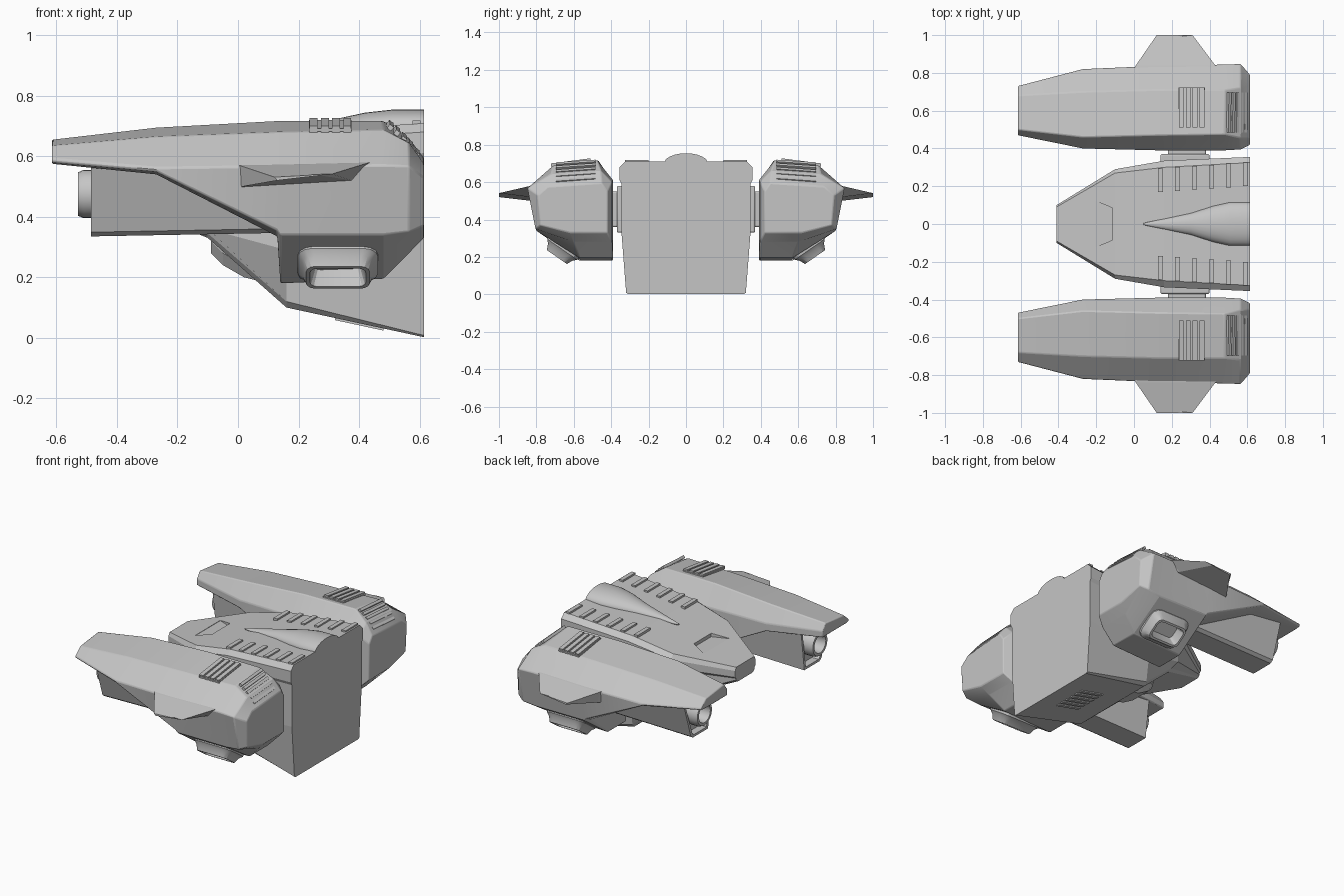
import bpy, bmesh, math
from mathutils import Vector

if "Cube" in bpy.data.objects:
    bpy.data.objects.remove(bpy.data.objects["Cube"])

grey = bpy.data.materials.new("hull grey")
grey.use_nodes = True
tone = (0.56, 0.56, 0.56, 1)
grey.diffuse_color = tone
grey.node_tree.nodes["Principled BSDF"].inputs["Base Color"].default_value = tone


def loft(name, sections, bevel=0, mirror=False, smooth=25):
    """Skin a list of equal-length point rings and cap both ends."""
    bm = bmesh.new()
    rings = [[bm.verts.new(p) for p in s] for s in sections]
    n = len(rings[0])
    for a, b in zip(rings, rings[1:]):
        for i in range(n):
            j = (i + 1) % n
            bm.faces.new((a[i], a[j], b[j], b[i]))
    bm.faces.new(rings[0])
    bm.faces.new(rings[-1])
    bmesh.ops.recalc_face_normals(bm, faces=bm.faces)
    mesh = bpy.data.meshes.new(name)
    bm.to_mesh(mesh)
    bm.free()
    ob = bpy.data.objects.new(name, mesh)
    bpy.context.collection.objects.link(ob)
    mesh.materials.append(grey)
    if bevel:
        m = ob.modifiers.new("Bevel", 'BEVEL')
        m.width, m.segments, m.limit_method = bevel, 2, 'ANGLE'
        m.angle_limit = math.radians(25)
    if mirror:
        m = ob.modifiers.new("Mirror", 'MIRROR')
        m.use_axis = (False, True, False)
    if smooth:
        bpy.ops.object.select_all(action='DESELECT')
        ob.select_set(True)
        bpy.context.view_layer.objects.active = ob
        bpy.ops.object.shade_smooth_by_angle(angle=math.radians(smooth))
    return ob


def yz(x, pts):
    return [(x, y, z) for y, z in pts]


def both(x, half):
    """Symmetric ring from one half profile, bottom to top."""
    return yz(x, half + [(-y, z) for y, z in reversed(half)])


def bar(name, start, end, width, height, axis, up, **kw):
    """Box from start to end, width along axis, rising along up."""
    a, u = Vector(axis) * width / 2, Vector(up) * height
    rings = [[Vector(p) + s * a + t * u for s, t in ((-1, -.5), (1, -.5), (1, 1), (-1, 1))]
             for p in (start, end)]
    return loft(name, rings, smooth=0, **kw)


def circle(x, y, z, ry, rz, n=24):
    return [(x, y + ry * math.cos(math.tau * i / n), z + rz * math.sin(math.tau * i / n))
            for i in range(n)]


# Central hull: wedge nose, flat stern, chamfered keel, overhanging deck edge
hull = loft("hull", [
    both(-.41, [(.07, .455), (.08, .46), (.09, .47), (.09, .48), (.1, .49), (.1, .53), (.09, .55)]),
    both(-.1, [(.19, .33), (.21, .345), (.27, .36), (.27, .52), (.29, .54), (.29, .59), (.27, .62)]),
    both(.16, [(.28, .1), (.3, .12), (.325, .29), (.325, .57), (.335, .59), (.335, .65), (.3, .675)]),
    both(.614, [(.31, .002), (.32, .008), (.345, .33), (.345, .59), (.355, .61), (.355, .68),
                (.325, .71)]),
], smooth=0)

# Sunken ramp in the nose deck
cutter = loft("nose_ramp_cutter", [
    [(-.21, y, z) for y, z in ((-.125, .593), (.125, .593), (.125, .7), (-.125, .7))],
    [(-.115, y, z) for y, z in ((-.085, .595), (.085, .595), (.085, .7), (-.085, .7))]], smooth=0)
cutter.hide_render = True
cutter.hide_set(True)
cut = hull.modifiers.new("Ramp", 'BOOLEAN')
cut.object, cut.operation = cutter, 'DIFFERENCE'

# Tapered spine fairing on the aft deck
loft("spine_fairing", [circle(x, 0, z, r, h) for x, z, r, h in (
    (.05, .66, .005, .005), (.3, .68, .058, .038), (.42, .692, .096, .052),
    (.51, .699, .116, .055), (.614, .702, .116, .052))], smooth=40)

# Chin housing under the nose
loft("chin_housing", [both(x, [(w * .7, z), (w, z + .04), (w, .4)]) for x, w, z in (
    (-.09, .07, .28), (-.05, .1, .24), (.02, .1, .2), (.1, .1, .18))])

# Deck slats
for i in range(6):
    x = .14 + .09 * i
    z, y = .675 + .077 * (x - .16), .18 + .03 * i / 5 - .01
    bar("deck_slat", (x, y, z), (x, y + .125, z), .026, .01, (1, 0, 0), (0, 0, 1), mirror=True)

# Belly grille
for i in range(6):
    y = -.1 + .04 * i
    bar("belly_grille_bar", (.32, y, .0655), (.48, y, .031), .02, .007, (0, 1, 0), (0, 0, -1))

# Pylons joining hull and nacelles
for label, x0, x1, y1, z0, z1 in (("pylon_base", .14, .4, .37, .33, .58),
                                  ("pylon", .18, .38, .41, .36, .55)):
    loft(label, [[(x0, y, z0), (x1, y, z0), (x1, y, z1), (x0, y, z1)] for y in (.3, y1)],
         bevel=.008, mirror=True)

# Nacelle shell: long hood in front, deep engine block behind
crown = [(.39, .6), (.47, .717), (.71, .68), (.838, .567)]
loft("nacelle_shell", [
    yz(-.615, [(.47, .575), (.47, .615), (.5, .655), (.68, .635), (.73, .592), (.73, .58), (.7, .575)]),
    yz(-.27, [(.4, .55), (.4, .6), (.46, .695), (.7, .665), (.82, .562), (.82, .55), (.76, .54)]),
    yz(.13, [(.39, .345)] + crown + [(.803, .355), (.76, .335)]),
    yz(.14, [(.39, .18)] + crown + [(.8, .34), (.57, .18)]),
    yz(.48, [(.39, .195), (.39, .61), (.475, .717), (.71, .688), (.845, .57), (.8, .34), (.57, .195)]),
    yz(.565, [(.395, .28), (.395, .6), (.455, .66), (.72, .645), (.848, .568), (.805, .35), (.6, .28)]),
    yz(.614, [(.42, .33), (.42, .55), (.45, .595), (.74, .575), (.79, .53), (.78, .37), (.62, .33)]),
], bevel=.006, mirror=True, smooth=20)

# Gun housing beneath the hood, open at the front, with a hollow muzzle
mouth = [(.49, .35), (.615, .35), (.63, .362), (.698, .558), (.46, .558)]
loft("gun_housing", [yz(-.44, mouth), yz(-.485, mouth)] + [
    yz(x, [(.475, z), (.625, z), (.645, z + .014), (.715, .57), (.445, .57)])
    for x, z in ((-.485, .335), (.16, .347))], mirror=True)
loft("muzzle", [circle(x, .57, .475, r, r) for x, r in (
    (-.4, .08), (-.51, .08), (-.528, .072), (-.528, .056), (-.46, .05))], mirror=True)

# Side fin
loft("side_fin", [
    [(x, y, z) for x, z in ((x0, zt), (x0 + .01, zb), (x1 - .06, zb + .02), (x1, zt + .01))]
    for y, x0, x1, zb, zt in ((.8, -.01, .46, .495, .575), (.84, .01, .43, .501, .568),
                              (1, .12, .31, .52, .531))], mirror=True, smooth=0)

# Exhaust nozzle on the lower outer face
out, side = Vector((0, .57, -.82)), Vector((0, .82, .57))
middle = Vector((.33, .655, .25))


def slot(length, width, lift):
    """Rounded rectangle ring standing off the lower outer face."""
    c = min(length, width) * .25
    ring = [(sx * (length / 2 - c) + c * math.cos(t), sy * (width / 2 - c) + c * math.sin(t))
            for k, (sx, sy) in enumerate(((1, 1), (-1, 1), (-1, -1), (1, -1)))
            for t in ((k + j / 3) * math.pi / 2 for j in range(4))]
    return [middle + Vector((u, 0, 0)) + side * v + out * lift for u, v in ring]


loft("exhaust_nozzle", [slot(*s) for s in (
    (.27, .2, -.03), (.265, .195, .012), (.235, .16, .03), (.21, .13, .062),
    (.185, .105, .062), (.15, .075, .0))], mirror=True)

# Top vent on each nacelle: a thin plate carrying slats
bar("top_vent_plate", (.305, .505, .713), (.305, .722, .685), .14, .006, (1, 0, 0), (0, .15, 1),
    mirror=True)
for i in range(4):
    x = .25 + .037 * i
    bar("top_vent_bar", (x, .51, .713), (x, .72, .686), .026, .014, (1, 0, 0), (0, .15, 1),
        mirror=True)

# Rear vent stepping down the aft slope
slope, lift = Vector((.78, 0, -.62)), Vector((.62, 0, .78))
for i in range(5):
    p = Vector((.5 + .0215 * i, 0, .706 - .0165 * i - .0015 * i * i))
    bar("rear_vent_bar", p + Vector((0, .485, 0)), p + Vector((.002, .695, -.014)), .017, .011,
        slope, lift, mirror=True)
